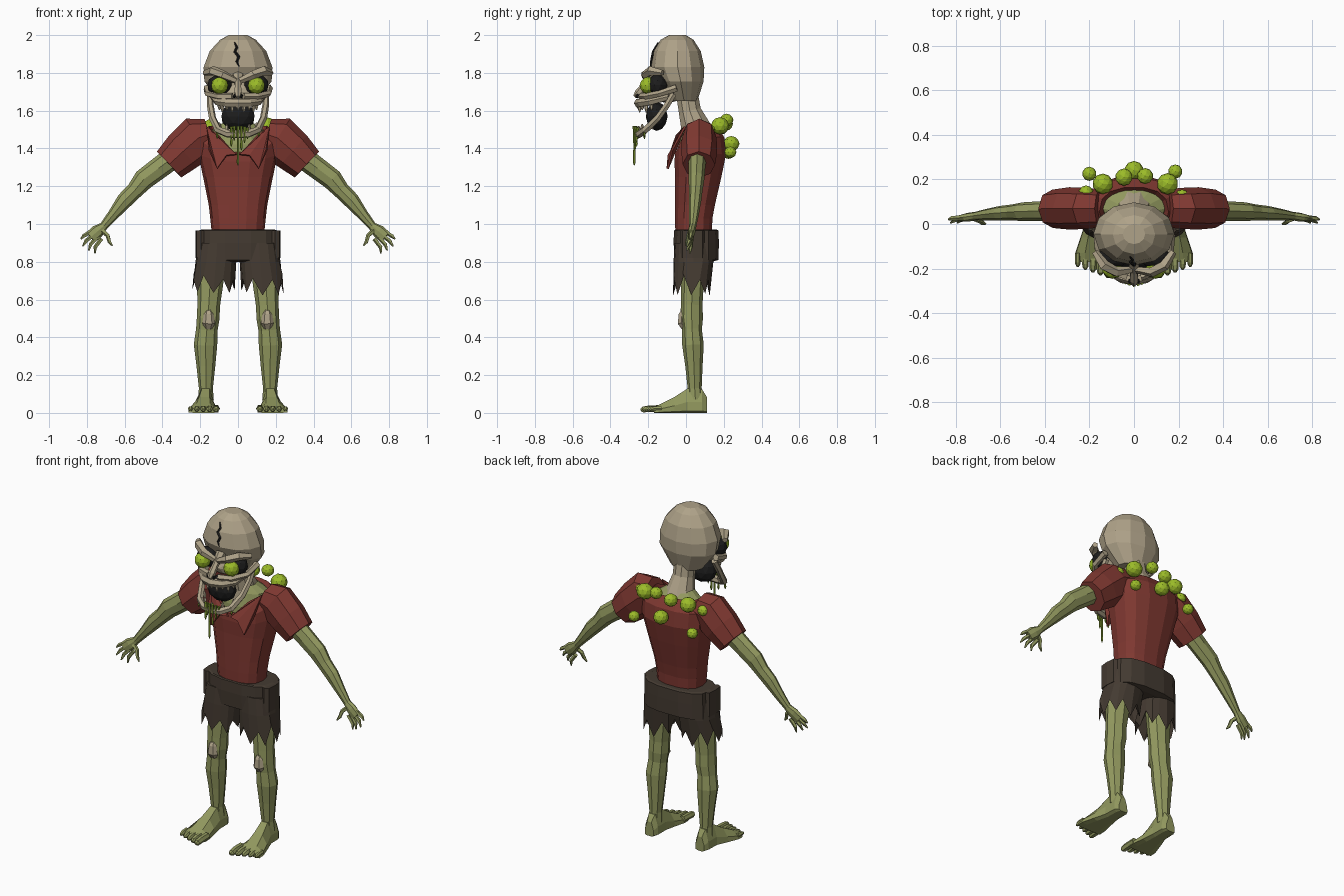
import bpy, bmesh, math, random
from mathutils import Vector, Matrix

random.seed(4)


def mat(name, r, g, b):
    m = bpy.data.materials.new(name)
    m.diffuse_color = (r, g, b, 1)
    return m


SKIN = mat("green skin", 0.29, 0.32, 0.115)
BONE = mat("bone", 0.43, 0.365, 0.25)
SHIRT = mat("red cloth", 0.215, 0.04, 0.031)
SHORTS = mat("brown cloth", 0.058, 0.043, 0.031)
SLIME = mat("lime slime", 0.33, 0.50, 0.022)
DROOL = mat("dark slime", 0.22, 0.32, 0.03)
BLACK = mat("black hollow", 0.012, 0.012, 0.012)


def finish(name, bm, m):
    bmesh.ops.recalc_face_normals(bm, faces=bm.faces)
    me = bpy.data.meshes.new(name)
    bm.to_mesh(me)
    bm.free()
    me.materials.append(m)
    ob = bpy.data.objects.new(name, me)
    bpy.context.collection.objects.link(ob)
    return ob


def loft(name, rings, m):
    """Skin a list of point rings and cap both ends."""
    bm = bmesh.new()
    vs = [[bm.verts.new(p) for p in r] for r in rings]
    n = len(vs[0])
    for a, b in zip(vs, vs[1:]):
        for i in range(n):
            j = (i + 1) % n
            bm.faces.new((a[i], a[j], b[j], b[i]))
    bm.faces.new(vs[0])
    bm.faces.new(vs[-1])
    return finish(name, bm, m)


def oval(z, rx, y0, y1, cx=0, n=12, power=1.0, drop=0):
    """Level ring from y0 to y1; power < 1 squares it, drop lowers its front."""
    out = []
    for i in range(n):
        c, s = math.cos(math.tau * i / n), math.sin(math.tau * i / n)
        px = math.copysign(abs(c) ** power, c)
        py = math.copysign(abs(s) ** power, s)
        out.append(Vector((cx + rx * px, (y0 + y1) / 2 + (y1 - y0) / 2 * py,
                           z - drop * max(0, -s) ** 2)))
    return out


def tube(name, path, m, n=6, ref=(0, 1, 0), side=1):
    """Limb along path rows (x, y, z, in-plane radius, radius along ref)."""
    pts = [Vector((p[0] * side, p[1], p[2])) for p in path]
    rings = []
    for i, p in enumerate(pts):
        t = (pts[min(i + 1, len(pts) - 1)] - pts[max(i - 1, 0)]).normalized()
        u = Vector(ref).cross(t).normalized()
        v = t.cross(u)
        ra, rb = path[i][3], path[i][-1]
        rings.append([p + u * ra * math.cos(math.tau * k / n)
                      + v * rb * math.sin(math.tau * k / n) for k in range(n)])
    return loft(name, rings, m)


def ball(name, loc, size, m, sub=2):
    bm = bmesh.new()
    bmesh.ops.create_icosphere(bm, subdivisions=sub, radius=1)
    bm.transform(Matrix.Translation(loc) @ Matrix.Diagonal((*size, 1)))
    return finish(name, bm, m)


def both(path):
    """Complete a half path ending at x = 0 with its mirror image."""
    return path + [(-p[0], *p[1:]) for p in path[-2::-1]]


# Skull
loft("cranium", [oval(*r) for r in (
    (2.0, .05, -.09, .0), (1.975, .095, -.135, .04), (1.915, .15, -.17, .078),
    (1.83, .182, -.185, .097), (1.755, .178, -.15, .093), (1.65, .1, -.08, .06))], BONE)
ball("face_core", (0, -.1, 1.7), (.125, .085, .06), BONE)
tube("forehead_crack", [(-.018, -.147, 1.962, .003), (-.006, -.16, 1.935, .007),
                        (-.016, -.172, 1.912, .008), (.004, -.178, 1.885, .008),
                        (-.006, -.183, 1.86, .007), (.006, -.187, 1.835, .003)], BLACK, 4)

# Face bones
tube("upper_jaw", both([(.13, -.09, 1.675, .02), (.105, -.19, 1.65, .024),
                        (.06, -.235, 1.642, .024), (0, -.25, 1.64, .026)]), BONE, 6, (0, 0, 1))
tube("lower_jaw", both([(.145, -.065, 1.69, .018), (.147, -.1, 1.63, .018), (.135, -.15, 1.56, .019),
                        (.105, -.215, 1.498, .02), (.055, -.245, 1.478, .021),
                        (0, -.255, 1.475, .022)]), BONE, 6, (0, .7, -.7))
tube("nose_bone", [(0, -.16, 1.785, .03), (0, -.215, 1.735, .018),
                   (0, -.25, 1.695, .022), (0, -.272, 1.672, .01)], BONE, 6, (1, 0, 0))
for s in (1, -1):
    ball("eye_socket", (.097 * s, -.15, 1.735), (.067, .055, .058), BLACK)
    ball("eyeball", (.097 * s, -.2, 1.733), (.046, .046, .046), SLIME)
    tube("brow_bone", [(.175, -.125, 1.80, .016), (.135, -.185, 1.812, .026), (.08, -.215, 1.79, .024),
                       (.012, -.205, 1.758, .016)], BONE, 5, (0, 0, 1), s)
    tube("cheek_bone", [(.165, -.05, 1.72, .02), (.16, -.14, 1.69, .017),
                        (.1, -.21, 1.675, .018), (.03, -.235, 1.675, .02)], BONE, 5, (0, 0, 1), s)
    ball("nostril", (.018 * s, -.257, 1.677), (.009, .012, .012), BLACK, 1)
ball("mouth_hollow", (0, -.155, 1.57), (.092, .058, .077), BLACK)


def tooth(name, a, z, h):
    x, y = .105 * math.sin(a), -.145 - .105 * math.cos(a)
    tube(name, [(x, y, z, .011), (x, y, z + h * .6, .009), (x, y, z + h, .003)], BONE, 5)


for i in range(9):
    a = -1.2 + i * .3
    tooth("upper_tooth", a, 1.635, -.032 - .012 * (i % 2))
    if i % 2 == 0:
        tooth("lower_tooth", a, 1.485 + .015 * abs(a), .035)

# Drool strands hanging from the jaw
for x, y, top, low in ((-.035, -.262, 1.515, 1.41), (-.02, -.268, 1.52, 1.44), (0, -.274, 1.52, 1.31),
                       (.018, -.27, 1.52, 1.39), (.035, -.264, 1.515, 1.43), (.05, -.255, 1.51, 1.45),
                       (-.11, -.22, 1.51, 1.45), (.11, -.22, 1.51, 1.46)):
    tube("drool", [(x, y, top, .009), (x, y, (top + low) / 2, .005),
                   (x, y, low + .015, .007), (x, y, low, .002)], DROOL, 5)

# Neck and chest skin
tube("neck", [(0, 0, 1.72, .06), (0, .02, 1.6, .062), (0, .045, 1.53, .078),
              (0, .06, 1.47, .1)], BONE, 10)
loft("chest_skin", [oval(*r) for r in (
    (1.3, .12, -.045, .12), (1.42, .145, -.04, .15), (1.495, .14, -.02, .16),
    (1.535, .08, -.01, .12))], SKIN)

# Shirt with a dipped neckline
body = [(.935, .137, -.058, .138, 0), (1.03, .147, -.06, .142, 0), (1.1, .155, -.06, .155, 0),
        (1.25, .185, -.06, .19, 0), (1.37, .21, -.064, .215, .04), (1.46, .215, -.06, .205, .09),
        (1.52, .155, -.052, .165, .145)]
shirt = [oval(z, rx, a, b, 0, 14, .8, d) for z, rx, a, b, d in body]
loft("shirt_body", shirt + [oval(1.42, .1, 0, .1, 0, 14, 1, .1)], SHIRT)

for s in (1, -1):
    # Sleeve
    tube("sleeve", [(.15, .07, 1.475, .085, .085), (.21, .07, 1.455, .122, .092),
                    (.29, .07, 1.385, .112, .095), (.365, .068, 1.315, .094, .086),
                    (.33, .06, 1.35, .05, .05)][:4], SHIRT, 8, side=s)
    # Collar flap
    bm = bmesh.new()
    flap = [(.165, 0, 1.515), (.105, -.05, 1.475), (.008, -.078, 1.365),
            (.06, -.086, 1.36), (.11, -.092, 1.29), (.155, -.07, 1.39)]
    vs = [bm.verts.new((x * s, y, z)) for x, y, z in flap]
    for i in range(1, 5):
        bm.faces.new((vs[0], vs[i], vs[i + 1]))
    finish("collar_flap", bm, SHIRT).modifiers.new("thickness", "SOLIDIFY").thickness = .012

    # Arm
    tube("arm", [(.32, .06, 1.37, .06, .05), (.42, .058, 1.295, .058, .044), (.5, .055, 1.235, .056, .042),
                 (.545, .052, 1.18, .045, .036), (.6, .048, 1.125, .043, .033),
                 (.66, .042, 1.05, .03, .026), (.71, .036, .99, .022, .019),
                 (.745, .03, .96, .036, .02), (.78, .025, .93, .034, .015)], SKIN, 8, side=s)
    # Fingers and thumb
    for k, (tx, ty, tz) in enumerate(((.832, .02, .92), (.822, .005, .882),
                                      (.79, .005, .86), (.757, .02, .845))):
        bx, bz = .79 - .016 * k, .952 - .014 * k
        tube("finger", [(bx - .02, .028, bz + .012, .012), ((bx + tx) / 2 + .006, (.03 + ty) / 2, (bz + tz) / 2, .011),
                        (tx, ty, tz, .004)], SKIN, 5, side=s)
    tube("thumb", [(.725, .03, .97, .014), (.69, .015, .94, .012), (.68, .005, .905, .01),
                   (.665, .0, .885, .004)], SKIN, 5, side=s)

    # Shorts leg with a ragged hem
    n = 16
    hem = oval(.66, .112, -.068, .125, .13 * s, n, .8)
    for i, p in enumerate(hem):
        p.z += (.055 if i % 2 else -.03) + random.uniform(-.015, .025)
    loft("shorts_leg", [oval(.9, .1, -.06, .15, .11 * s, n, .8),
                        oval(.8, .108, -.066, .145, .117 * s, n, .8), hem,
                        oval(.8, .07, -.02, .09, .135 * s, n)], SHORTS)
    # Pocket flap
    loft("shorts_pocket", [oval(z, .03, -.03, .1, .195 * s, 8, .6) for z in (.965, .82)], SHORTS)

    # Leg
    tube("leg", [(.135, .04, .85, .075, .068), (.148, .034, .68, .069, .06), (.155, .03, .57, .06, .057),
                 (.158, .03, .5, .06, .06), (.165, .032, .44, .057, .052), (.172, .037, .36, .062, .057),
                 (.17, .042, .25, .05, .046), (.17, .046, .13, .037, .037),
                 (.17, .05, .07, .042, .042)], SKIN, 8, side=s)
    tube("knee_bone", [(.155, -.01, .545, .015), (.155, -.022, .52, .026, .02), (.155, -.024, .475, .034, .022),
                       (.157, -.01, .45, .022, .016)], BONE, 6, side=s)

    # Foot, built from heel to ball
    rings = []
    for y, cx, hw, top in ((.11, .17, .03, .085), (.085, .17, .043, .125), (.01, .171, .045, .13),
                           (-.06, .178, .062, .085), (-.13, .183, .08, .05), (-.17, .183, .08, .03)):
        rings.append([Vector(((cx + hw * kx) * s, y, top * kz)) for kx, kz in (
            (-1, .08), (-.95, .45), (-.45, 1), (.45, 1), (.95, .45), (1, .08), (.6, 0), (-.6, 0))])
    loft("foot", rings, SKIN)
    for k in range(5):
        x, r = .116 + .034 * k, .02 - .0018 * k
        end = -.24 + .012 * k
        tube("toe", [(x, -.13, .024, r), (x, (end - .15) / 2, .022, r), (x, end + .012, .018, r * .9),
                     (x, end, .014, r * .4)], SKIN, 6, (0, 0, 1), s)

# Shorts seat and waistband
loft("shorts_seat", [oval(z, rx, a, b, 0, 14, .75) for z, rx, a, b in (
    (.97, .195, -.06, .165), (.965, .21, -.066, .175), (.9, .212, -.068, .176),
    (.81, .215, -.062, .175), (.8, .16, -.04, .14))], SHORTS)

# Boils across the shoulders and back
for x, y, z, r in ((0, .24, 1.425, .043), (-.14, .18, 1.515, .046), (-.2, .225, 1.375, .032),
                   (-.215, .14, 1.485, .033), (-.045, .21, 1.53, .039), (.05, .215, 1.55, .036),
                   (.15, .18, 1.52, .048), (.185, .235, 1.38, .032), (.215, .125, 1.5, .03)):
    ball("boil", (x, y, z), (r, r, r * .95), SLIME)
